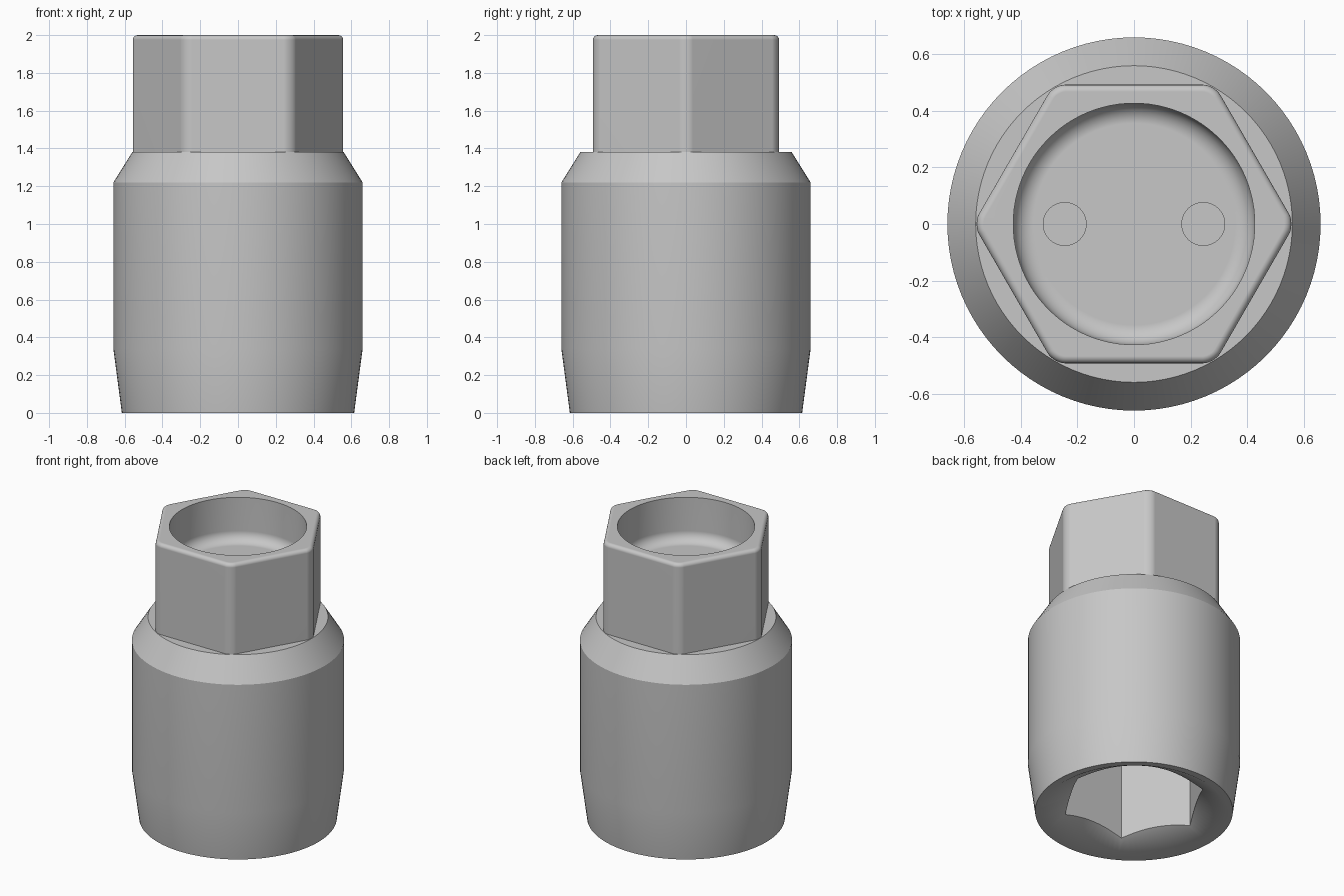
import bpy, bmesh, math

old = bpy.data.objects.get("Cube")
if old:
    bpy.data.objects.remove(old, do_unlink=True)

steel = bpy.data.materials.new("grey steel")
steel.use_nodes = True
GREY = (0.57, 0.57, 0.57, 1)
steel.diffuse_color = GREY
steel.node_tree.nodes["Principled BSDF"].inputs["Base Color"].default_value = GREY


def add_object(name, bm):
    bmesh.ops.recalc_face_normals(bm, faces=bm.faces)
    mesh = bpy.data.meshes.new(name)
    bm.to_mesh(mesh)
    bm.free()
    mesh.materials.append(steel)
    obj = bpy.data.objects.new(name, mesh)
    bpy.context.collection.objects.link(obj)
    return obj


def lathe(name, profile, sides=96, x=0):
    """Stack rings of (radius, height) into a closed solid."""
    bm = bmesh.new()
    rings = []
    for r, z in profile:
        angles = [math.tau * i / sides for i in range(sides)]
        rings.append([bm.verts.new((x + r * math.cos(a), r * math.sin(a), z)) for a in angles])
    for low, high in zip(rings, rings[1:]):
        for i in range(sides):
            j = (i + 1) % sides
            bm.faces.new((low[i], low[j], high[j], high[i]))
    bm.faces.new(rings[0])
    bm.faces.new(rings[-1])
    return add_object(name, bm)


def apply(obj, name):
    bpy.context.view_layer.objects.active = obj
    bpy.ops.object.modifier_apply(modifier=name)


def combine(obj, other, operation):
    mod = obj.modifiers.new("combine", 'BOOLEAN')
    mod.object = other
    mod.operation = operation
    mod.solver = 'EXACT'
    apply(obj, mod.name)
    bpy.data.objects.remove(other, do_unlink=True)


# Round body with tapered foot and sloped shoulder
socket = lathe("socket_body", [(0.615, 0), (0.66, 0.34), (0.66, 1.22), (0.56, 1.38)])

# Hexagonal head: rounded corners, then a softened top edge
head = lathe("hex_head", [(0.569, 1.3), (0.569, 2)], 6)
bm = bmesh.new()
bm.from_mesh(head.data)
upright = [e for e in bm.edges if abs(e.verts[0].co.z - e.verts[1].co.z) > 0.1]
bmesh.ops.bevel(bm, geom=upright, offset=0.042, segments=6, profile=0.5, affect='EDGES')
rim = [e for e in bm.edges if all(v.co.z > 1.99 for v in e.verts)]
bmesh.ops.bevel(bm, geom=rim, offset=0.025, segments=4, profile=0.5, affect='EDGES')
bm.to_mesh(head.data)
bm.free()
combine(socket, head, 'UNION')

# Round recess in the head with a filleted floor
FLOOR, FILLET, RADIUS = 1.7, 0.07, 0.427
steps = [math.pi / 2 * i / 6 for i in range(7)]
recess = [(RADIUS - FILLET * (1 - math.sin(a)), FLOOR + FILLET * (1 - math.cos(a))) for a in steps]
combine(socket, lathe("recess_cutter", recess + [(RADIUS, 2.1)]), 'DIFFERENCE')

# Two blind pin holes in the recess floor
for side in (-1, 1):
    hole = lathe("pin_hole_cutter", [(0.076, 1.6), (0.076, 1.8)], 40, side * 0.245)
    combine(socket, hole, 'DIFFERENCE')

# Hexagonal socket from below with a countersunk mouth
combine(socket, lathe("hex_socket_cutter", [(0.455, -0.1), (0.455, 1.15)], 6), 'DIFFERENCE')
mouth = lathe("countersink_cutter", [(0.73, -0.09), (0.57, 0), (0.36, 0.12)])
combine(socket, mouth, 'DIFFERENCE')

# Smooth round surfaces, keep flats crisp
bpy.ops.object.select_all(action='DESELECT')
socket.select_set(True)
bpy.context.view_layer.objects.active = socket
bpy.ops.object.shade_smooth_by_angle(angle=math.radians(30))
weighted = socket.modifiers.new("crisp flats", 'WEIGHTED_NORMAL')
weighted.keep_sharp = True
